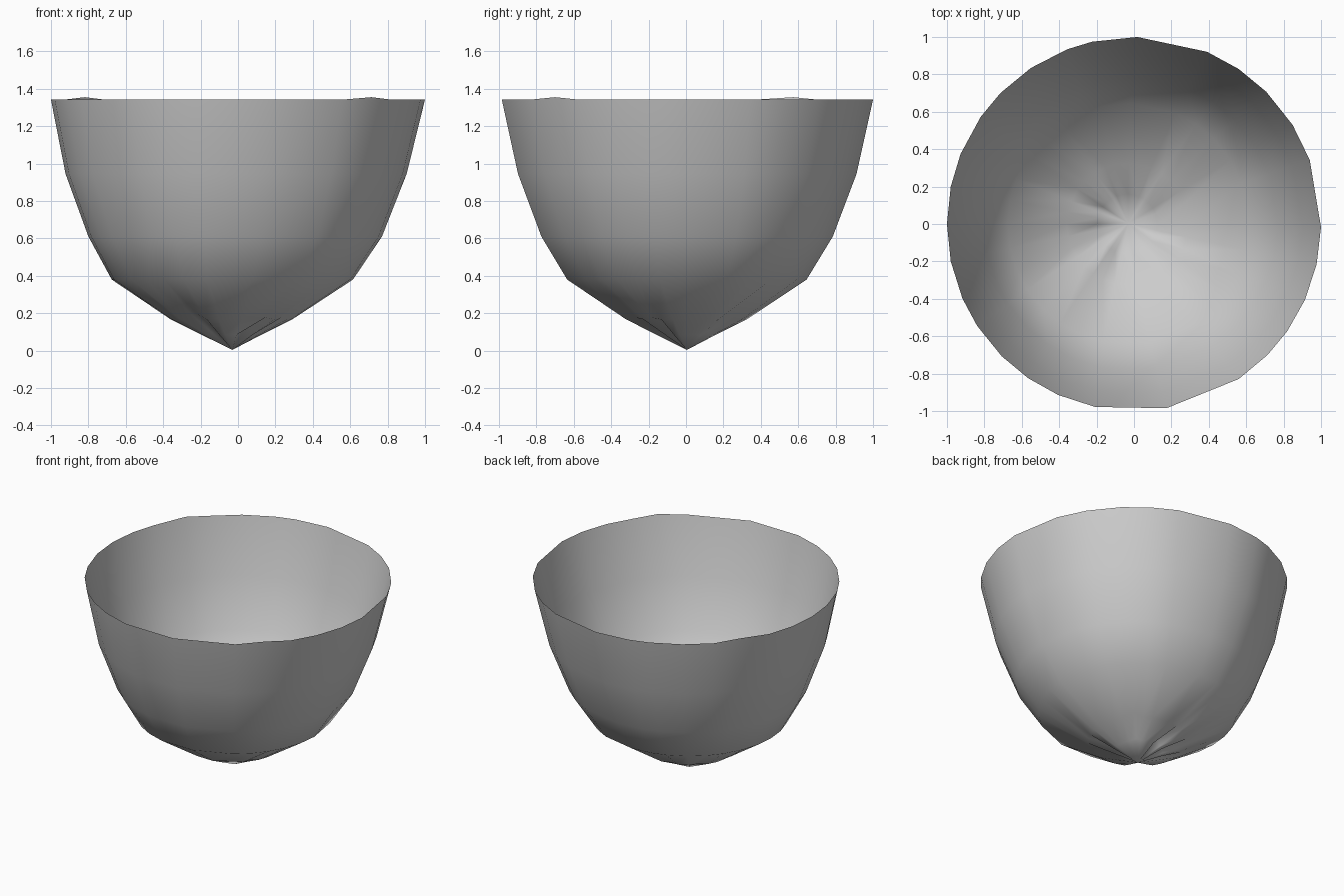
import bpy, bmesh, math

if "Cube" in bpy.data.objects:
    bpy.data.objects.remove(bpy.data.objects["Cube"])

# Uneven spacing of the hand-cut sides, in degrees round the bowl
ANGLES = [-1, 20, 32, 45, 56, 67, 89, 103, 111, 123.5, 135.5, 145, 158, 168.5,
          180, 191.5, 203.5, 213, 225, 235.5, 246, 258, 280, 304, 315.5, 325, 336, 347.5]
# Profile rings from tip to rim: radius, height, x shift
RINGS = [(0.16, 0.085, -0.035), (0.325, 0.167, -0.035), (0.645, 0.38, -0.03),
         (0.785, 0.61, -0.015), (0.912, 0.945, -0.01), (1.0, 1.342, 0.0)]
# Pleats pinched into the base: direction -> lift of the two lowest rings
PLEATS = {45: (0.015, 0.03), 103: (0.06, 0.01), 135.5: (0.07, 0.01),
          168.5: (0.06, 0.01), 225: (0.02, 0.04), 235.5: (0.03, 0.03),
          304: (0.07, 0.01), 325: (0.05, 0.01)}
RIM_BUMPS = {145: 0.013, 315.5: 0.013}


def ring(bm, level):
    r, z, dx = RINGS[level]
    verts = []
    for a in ANGLES:
        t = math.radians(a)
        lift = PLEATS.get(a, (0, 0))[level] if level < 2 else 0
        if level == len(RINGS) - 1:
            lift = RIM_BUMPS.get(a, 0)
        verts.append(bm.verts.new((r * math.cos(t) + dx, r * math.sin(t), z + lift)))
    return verts


# Open single-skinned bowl, pinched to a tip below
bm = bmesh.new()
tip = bm.verts.new((-0.03, 0.005, 0.004))
rings = [ring(bm, i) for i in range(len(RINGS))]
n = len(ANGLES)
for i in range(n):
    j = (i + 1) % n
    bm.faces.new((tip, rings[0][j], rings[0][i]))
    for lo, hi in zip(rings, rings[1:]):
        bm.faces.new((lo[i], lo[j], hi[j], hi[i]))
bmesh.ops.recalc_face_normals(bm, faces=bm.faces)
for f in bm.faces:
    f.smooth = True
mesh = bpy.data.meshes.new("bowl")
bm.to_mesh(mesh)
bm.free()
bowl = bpy.data.objects.new("bowl", mesh)
bpy.context.collection.objects.link(bowl)
